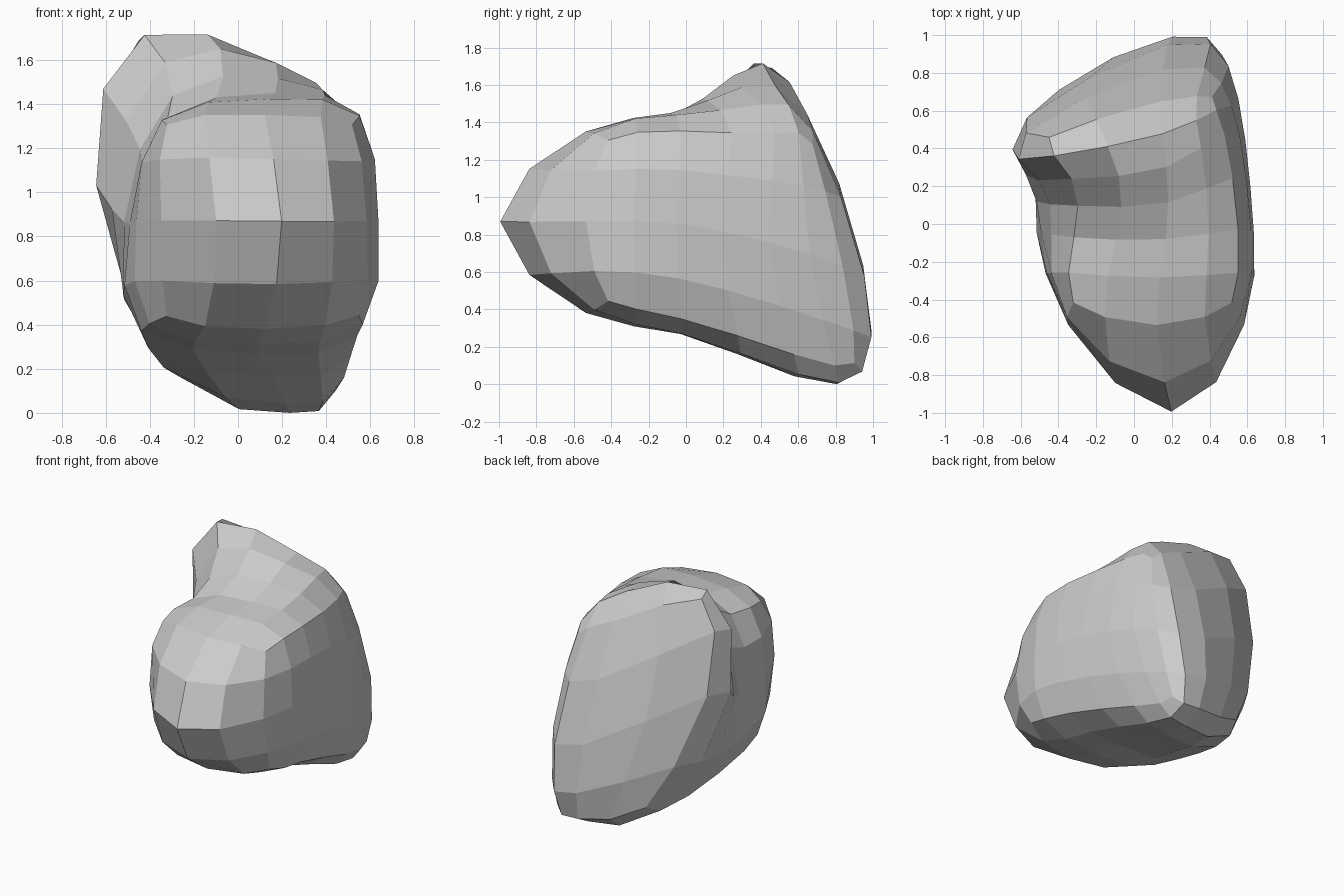
import bpy
from mathutils import Vector

if "Cube" in bpy.data.objects:
    bpy.data.objects.remove(bpy.data.objects["Cube"])

# Surface landmarks of the boulder: four slices front to back, rows bottom to top, left/middle/right
SLICES = [
    [[(-.32, -.42, .44), (.12, -.53, .38), (.55, -.42, .445)],
     [(-.35, -.53, .87), (.20, -1.0, .87), (.58, -.53, .87)],
     [(-.32, -.42, 1.31), (.12, -.53, 1.35), (.52, -.42, 1.305)]],
    [[(-.44, -.05, .37), (.10, -.03, .27), (.54, -.03, .35)],
     [(-.49, -.05, .86), None, (.635, -.05, .86)],
     [(-.32, -.07, 1.34), (.17, -.08, 1.45), (.55, -.03, 1.355)]],
    [[(-.34, .45, .21), (.22, .58, .04), (.48, .58, .16)],
     [(-.57, .26, .92), None, (.59, .44, .76)],
     [(-.33, .24, 1.59), (.17, .30, 1.59), (.48, .48, 1.34)]],
    [[(-.22, .80, .21), (.22, .94, .08), (.42, .90, .11)],
     [(-.57, .56, 1.05), (.18, .95, .63), (.50, .84, .63)],
     [(-.45, .46, 1.69), (.14, .65, 1.44), (.41, .67, 1.29)]],
]

# Box cage over the landmarks
index, target = {}, []
for j, rows in enumerate(SLICES):
    for k, row in enumerate(rows):
        for i, p in enumerate(row):
            if p:
                index[i, j, k] = len(target)
                target.append(Vector(p))
faces = []
size = (2, 3, 2)
for axis in range(3):
    a, b = (axis + 1) % 3, (axis + 2) % 3
    for side in (0, size[axis]):
        for u in range(size[a]):
            for v in range(size[b]):
                quad = []
                for du, dv in ((0, 0), (1, 0), (1, 1), (0, 1)):
                    c = [0, 0, 0]
                    c[axis], c[a], c[b] = side, u + du, v + dv
                    quad.append(index[tuple(c)])
                faces.append(quad if side else quad[::-1])

mesh = bpy.data.meshes.new("boulder")
mesh.from_pydata(target, [], faces)
rock = bpy.data.objects.new("boulder", mesh)
bpy.context.collection.objects.link(rock)
sub = rock.modifiers.new("round", 'SUBSURF')
sub.levels = sub.render_levels = 1

# Push the cage outwards until the rounded surface meets the landmarks
for step in range(10):
    bpy.context.view_layer.update()
    done = rock.evaluated_get(bpy.context.evaluated_depsgraph_get()).data
    moves = [t - done.vertices[n].co for n, t in enumerate(target)]
    for vert, move in zip(mesh.vertices, moves):
        vert.co += move
    mesh.update()
    rock.update_tag()

bpy.context.view_layer.objects.active = rock
rock.select_set(True)
bpy.ops.object.modifier_apply(modifier=sub.name)
bpy.ops.object.shade_flat()
